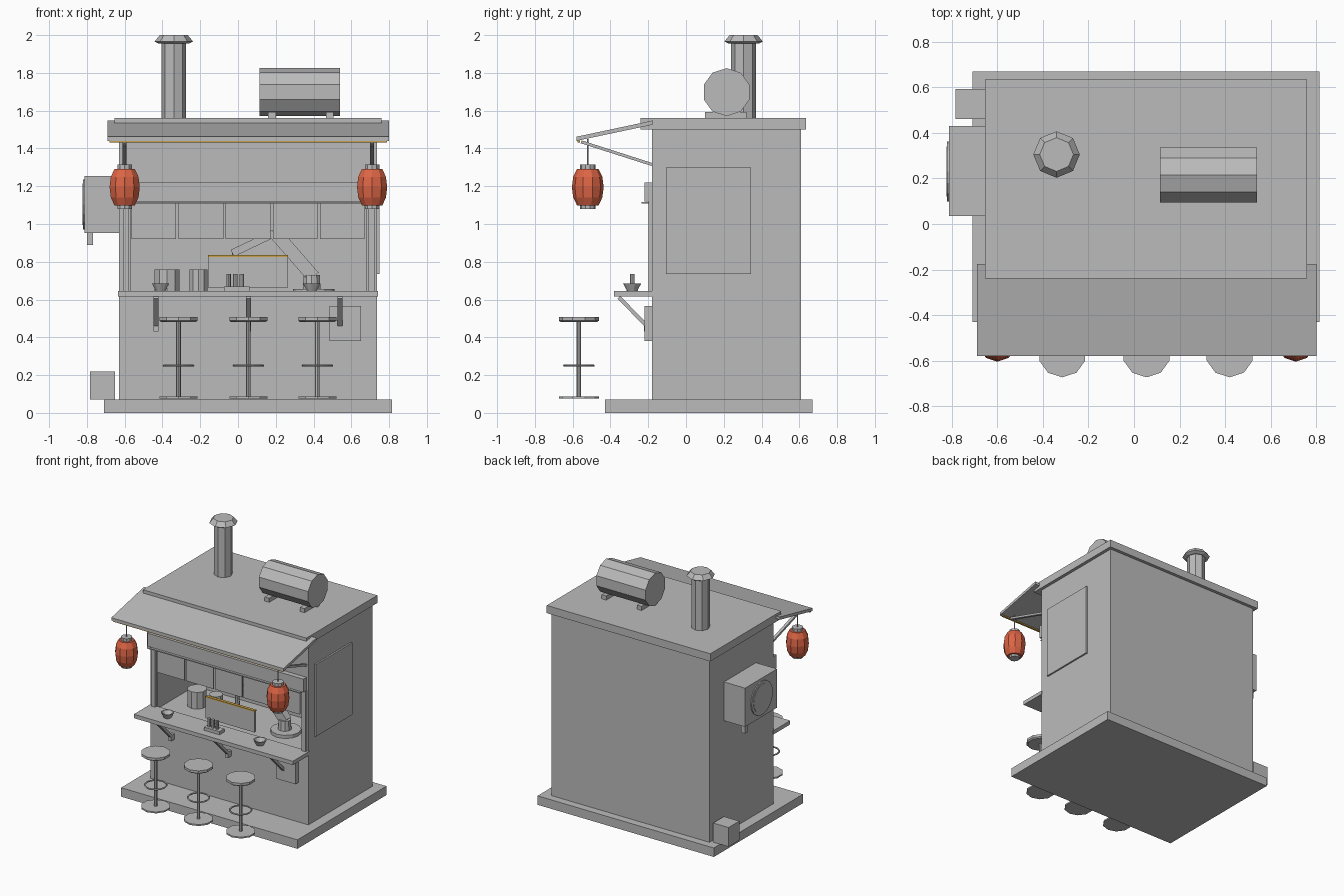
import bpy, bmesh, math
from mathutils import Vector, Matrix

old = bpy.data.objects.get("Cube")
if old:
    bpy.data.objects.remove(old, do_unlink=True)


def material(name, rgb):
    m = bpy.data.materials.new(name)
    m.use_nodes = True
    m.diffuse_color = (*rgb, 1)
    m.node_tree.nodes["Principled BSDF"].inputs["Base Color"].default_value = (*rgb, 1)
    return m


GREY = material("plain grey", (0.5, 0.5, 0.5))
RED = material("lantern orange red", (0.72, 0.13, 0.06))
GOLD = material("warm gold", (0.6, 0.36, 0.06))


def finish(name, bm, mat=GREY):
    bmesh.ops.recalc_face_normals(bm, faces=bm.faces)
    me = bpy.data.meshes.new(name)
    bm.to_mesh(me)
    bm.free()
    me.materials.append(mat)
    ob = bpy.data.objects.new(name, me)
    bpy.context.collection.objects.link(ob)
    return ob


def box_mesh(x, y, z):
    bm = bmesh.new()
    bmesh.ops.create_cube(bm, size=1)
    for v in bm.verts:
        v.co = [(a + b) / 2 + c * (b - a) for (a, b), c in zip((x, y, z), v.co)]
    return bm


def box(name, x, y, z, mat=GREY):
    return finish(name, box_mesh(x, y, z), mat)


def lathe(name, profile, sides, loc, mat=GREY, along_x=False):
    """Stack rings of (radius, height), with a corner towards the front."""
    bm = bmesh.new()
    rings = []
    for r, h in profile:
        ring = []
        for i in range(sides):
            a = math.tau * i / sides
            p = (r * math.sin(a), -r * math.cos(a), h)
            ring.append(bm.verts.new((p[2], p[0], p[1]) if along_x else p))
        rings.append(ring)
    for lo, hi in zip(rings, rings[1:]):
        for i in range(sides):
            j = (i + 1) % sides
            bm.faces.new((lo[i], lo[j], hi[j], hi[i]))
    bm.faces.new(rings[0])
    bm.faces.new(rings[-1])
    bmesh.ops.translate(bm, verts=bm.verts, vec=loc)
    return finish(name, bm, mat)


def beam(name, a, b, width, depth):
    """Square bar from a to b; width is measured along the sideways axis."""
    a, b = Vector(a), Vector(b)
    d = (b - a).normalized()
    side = Vector((1, 0, 0)) if abs(d.x) < 0.1 else Vector((0, 1, 0))
    up = d.cross(side)
    bm = bmesh.new()
    bmesh.ops.create_cube(bm, size=1)
    rot = Matrix((side * width, up * depth, b - a)).transposed()
    for v in bm.verts:
        v.co = rot @ v.co + (a + b) / 2
    return finish(name, bm)


def ring(name, loc, major, minor, sides=16, tube=5):
    bm = bmesh.new()
    grid = []
    for i in range(sides):
        a = math.tau * i / sides
        row = []
        for k in range(tube):
            t = math.tau * k / tube
            r = major + minor * math.cos(t)
            row.append(bm.verts.new((r * math.cos(a), r * math.sin(a), minor * math.sin(t))))
        grid.append(row)
    for i in range(sides):
        for k in range(tube):
            n, m = (i + 1) % sides, (k + 1) % tube
            bm.faces.new((grid[i][k], grid[n][k], grid[n][m], grid[i][m]))
    bmesh.ops.translate(bm, verts=bm.verts, vec=loc)
    return finish(name, bm)


# Plinth, hollowed kiosk body and roof slab
box("plinth", (-0.71, 0.815), (-0.43, 0.67), (0, 0.07))
bm = box_mesh((-0.63, 0.735), (-0.18, 0.61), (0.07, 1.5))
bm.normal_update()
front = min(bm.faces, key=lambda f: f.calc_center_median().y)
bmesh.ops.inset_individual(bm, faces=[front], thickness=0.1)
mid = front.calc_center_median()
for v in front.verts:
    v.co.x = -0.57 if v.co.x < mid.x else 0.68
    v.co.z = 0.63 if v.co.z < mid.z else 1.15
hole = bmesh.ops.extrude_discrete_faces(bm, faces=[front])["faces"][0]
for v in hole.verts:
    v.co.y = 0.28
finish("kiosk_body", bm)
box("roof", (-0.655, 0.76), (-0.24, 0.635), (1.5, 1.56))

# Awning with light strip and struts
bm = box_mesh((-0.69, 0.8), (-0.58, -0.175), (1.44, 1.462))
for v in bm.verts:
    if v.co.y > -0.3:
        v.co.z += 0.086
finish("awning", bm)
box("awning_light_strip", (-0.68, 0.79), (-0.575, -0.56), (1.432, 1.441), GOLD)
for x in (-0.6, 0.71):
    beam("awning_strut", (x, -0.555, 1.435), (x, -0.18, 1.315), 0.022, 0.016)

# Lanterns
for x in (-0.6, 0.71):
    at = (x, -0.52, 0)
    lathe("lantern", [(0.056, 1.097), (0.077, 1.14), (0.084, 1.195),
                      (0.077, 1.25), (0.056, 1.292)], 10, at, RED)
    lathe("lantern_top_cap", [(0.04, 1.29), (0.04, 1.315)], 10, at)
    lathe("lantern_bottom_cap", [(0.04, 1.08), (0.04, 1.1)], 10, at)
    lathe("lantern_cord", [(0.004, 1.31), (0.004, 1.45)], 6, at)

# Serving window: header, rod, curtains and posts
box("header_board", (-0.63, 0.72), (-0.22, -0.18), (1.118, 1.22))
box("curtain_rod", (-0.6, 0.7), (-0.235, -0.186), (1.108, 1.116))
for i in range(5):
    x = -0.563 + i * 0.249
    box("curtain_panel", (x, x + 0.236), (-0.192, -0.185), (0.92, 1.112))
for x in (-0.61, 0.69):
    box("window_post", (x, x + 0.032), (-0.198, -0.175), (0.64, 1.12))

# Counter and brackets
box("counter", (-0.635, 0.74), (-0.38, -0.175), (0.615, 0.645))
for x in (-0.435, 0.055, 0.54):
    beam("counter_bracket", (x, -0.355, 0.612), (x, -0.21, 0.462), 0.026, 0.02)
    box("bracket_plate", (x - 0.013, x + 0.013), (-0.222, -0.18), (0.43, 0.475))

# Things on the counter
for x in (-0.41, 0.39):
    lathe("bowl", [(0.026, 0.645), (0.048, 0.685), (0.04, 0.685), (0.02, 0.655)],
          10, (x, -0.285, 0))
box("condiment_tray", (-0.075, 0.06), (-0.315, -0.255), (0.645, 0.67))
for x in (-0.05, -0.015, 0.02):
    lathe("condiment_bottle", [(0.012, 0.668), (0.012, 0.735)], 8, (x, -0.285, 0))
box("menu_panel", (-0.16, 0.265), (-0.175, -0.155), (0.665, 0.826))
box("menu_panel_trim", (-0.16, 0.265), (-0.177, -0.153), (0.826, 0.835), GOLD)

# Kitchen pots and jointed cooking arm
for x, r in ((-0.375, 0.07), (-0.21, 0.05)):
    lathe("pot", [(r, 0.63), (r, 0.76)], 10, (x, 0.03, 0))
lathe("arm_base", [(0.11, 0.63), (0.11, 0.655)], 12, (0.4, 0.02, 0))
lathe("arm_turret", [(0.05, 0.65), (0.045, 0.73)], 10, (0.39, 0.02, 0))
beam("lower_arm", (0.4, 0.02, 0.72), (0.19, 0.02, 0.96), 0.06, 0.07)
beam("upper_arm", (0.19, 0.02, 0.95), (-0.03, 0.02, 0.845), 0.05, 0.04)
lathe("arm_tool", [(0.02, 0.72), (0.012, 0.85)], 8, (-0.02, 0.02, 0))

# Stools
for x in (-0.315, 0.055, 0.42):
    at = (x, -0.567, 0)
    lathe("stool_seat", [(0.095, 0.48), (0.106, 0.488), (0.106, 0.507)], 10, at)
    lathe("stool_pole", [(0.012, 0.085), (0.012, 0.485)], 8, at)
    lathe("stool_foot", [(0.106, 0.076), (0.106, 0.087)], 10, at)
    ring("stool_foot_ring", (x, -0.567, 0.25), 0.078, 0.006)

# Chimney and roof tank
lathe("chimney", [(0.066, 1.55), (0.066, 1.97)], 8, (-0.34, 0.305, 0))
lathe("chimney_cap", [(0.08, 1.955), (0.102, 1.966), (0.074, 2.0)], 8, (-0.34, 0.305, 0))
lathe("roof_tank", [(0.127, 0.115), (0.127, 0.54)], 10, (0, 0.215, 1.698), along_x=True)
for x in (0.16, 0.465):
    box("tank_foot", (x, x + 0.04), (0.1, 0.32), (1.555, 1.592))

# Wall fittings
box("vent_unit", (-0.812, -0.63), (0.035, 0.43), (0.952, 1.255))
lathe("vent_fan", [(0.132, -0.82), (0.132, -0.81)], 16, (0, 0.23, 1.104), along_x=True)
lathe("vent_fan_hub", [(0.11, -0.823), (0.11, -0.815)], 16, (0, 0.23, 1.104), along_x=True)
box("vent_pipe", (-0.8, -0.768), (0.385, 0.415), (0.89, 0.96))
box("corner_crate", (-0.783, -0.65), (0.46, 0.593), (0.07, 0.22))
box("side_panel", (0.73, 0.748), (-0.105, 0.345), (0.735, 1.298))
box("meter_box", (0.485, 0.65), (-0.22, -0.175), (0.38, 0.567))
